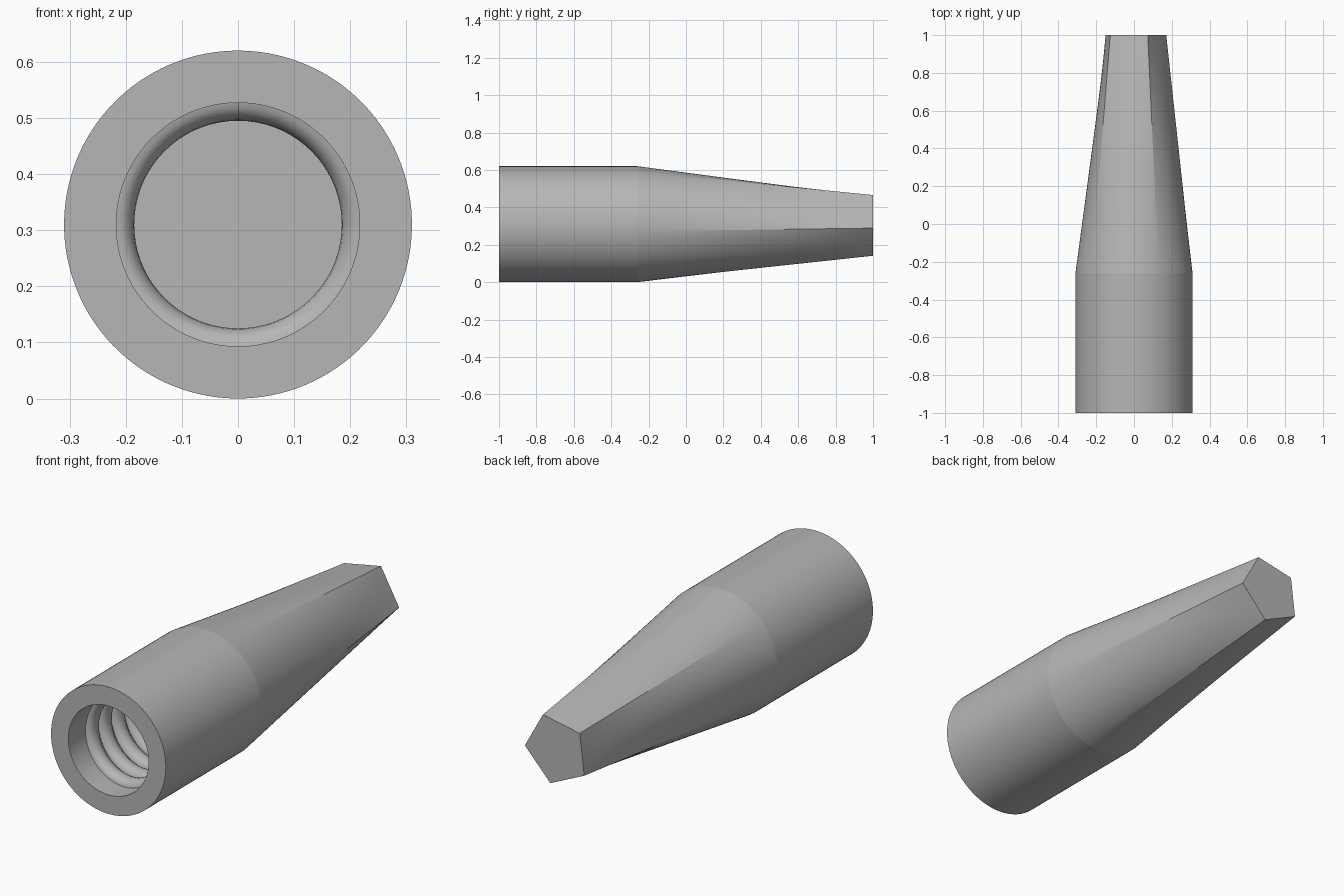
import bpy, bmesh
from math import pi, sin, cos, tau, radians

SIDES, STEPS = 5, 24
SEGMENTS = SIDES * STEPS
RADIUS, TIP_RADIUS, BORE_RADIUS = 0.31, 0.172, 0.217
FRONT, SHOULDER, BACK, BORE_END = -1.0, -0.26, 1.0, -0.3
TURN = radians(-7)

cube = bpy.data.objects.get("Cube")
if cube:
    bpy.data.objects.remove(cube)

grey = bpy.data.materials.new("plain grey")
grey.use_nodes = True
COLOUR = (0.47, 0.47, 0.47, 1)
grey.diffuse_color = COLOUR
grey.node_tree.nodes["Principled BSDF"].inputs["Base Color"].default_value = COLOUR


def finish(bm, name, angle):
    bmesh.ops.recalc_face_normals(bm, faces=bm.faces)
    mesh = bpy.data.meshes.new(name)
    bm.to_mesh(mesh)
    bm.free()
    mesh.materials.append(grey)
    obj = bpy.data.objects.new(name, mesh)
    bpy.context.collection.objects.link(obj)
    bpy.ops.object.select_all(action="DESELECT")
    obj.select_set(True)
    bpy.context.view_layer.objects.active = obj
    bpy.ops.object.shade_smooth_by_angle(angle=radians(angle))
    return obj


def circle(i, radius):
    a = TURN + tau * i / SEGMENTS
    return radius * cos(a), radius * sin(a)


def pentagon(i):
    # Point part way along the straight side that joins two corners
    side, t = i // STEPS, (i % STEPS) / STEPS
    x0, z0 = circle(side * STEPS, TIP_RADIUS)
    x1, z1 = circle((side + 1) * STEPS, TIP_RADIUS)
    return x0 + (x1 - x0) * t, z0 + (z1 - z0) * t


def ring(bm, y, radius, blend=0):
    verts = []
    for i in range(SEGMENTS):
        (cx, cz), (px, pz) = circle(i, radius), pentagon(i)
        verts.append(bm.verts.new((cx + (px - cx) * blend, y,
                                   RADIUS + cz + (pz - cz) * blend)))
    return verts


# Body: blind bore, flat rim, round collar, then a round-to-pentagon taper
bm = bmesh.new()
rings = [ring(bm, BORE_END, BORE_RADIUS), ring(bm, FRONT, BORE_RADIUS),
         ring(bm, FRONT, RADIUS), ring(bm, SHOULDER, RADIUS)]
shoulder = rings[-1]
TAPER = 12
for k in range(1, TAPER + 1):
    t = k / TAPER
    rings.append(ring(bm, SHOULDER + (BACK - SHOULDER) * t, RADIUS, t))
for a, b in zip(rings, rings[1:]):
    for i in range(SEGMENTS):
        j = (i + 1) % SEGMENTS
        bm.faces.new((a[i], a[j], b[j], b[i]))
bm.faces.new(rings[0])
bm.faces.new(rings[-1])
for i in range(SEGMENTS):
    bm.edges.get((shoulder[i - 1], shoulder[i])).smooth = False
finish(bm, "tapered_body", 12)

# Internal thread: a rounded ridge swept along a right-hand helix
PITCH, TURNS, PER_TURN, ARC = 0.1, 5.5, 72, 10
RIDGE, HALF_WIDTH, START = 0.032, 0.042, -0.9
bm = bmesh.new()
rows = []
for s in range(int(TURNS * PER_TURN) + 1):
    a = pi / 2 - tau * s / PER_TURN
    y = START + PITCH * s / PER_TURN
    row = []
    for k in range(ARC + 1):
        p = pi * k / ARC
        r = BORE_RADIUS + 0.002 - (RIDGE + 0.002) * sin(p)
        row.append(bm.verts.new((r * cos(a), y - HALF_WIDTH * cos(p),
                                 RADIUS + r * sin(a))))
    rows.append(row)
for a, b in zip(rows, rows[1:]):
    for k in range(ARC + 1):
        j = (k + 1) % (ARC + 1)
        bm.faces.new((a[k], a[j], b[j], b[k]))
bm.faces.new(rows[0])
bm.faces.new(rows[-1])
finish(bm, "internal_thread", 40)
